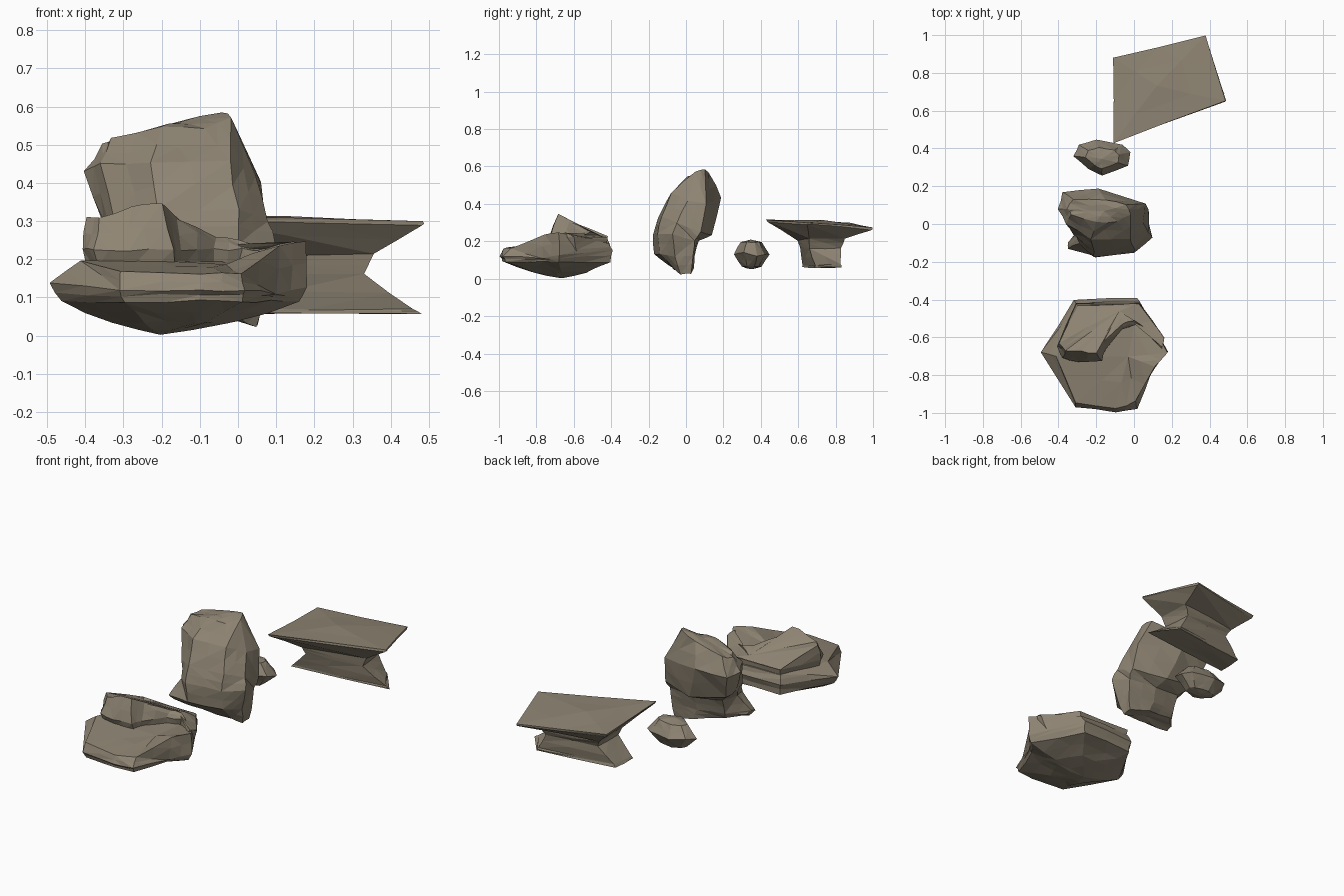
import bpy, bmesh, random
from mathutils import Vector

random.seed(4)
stone = bpy.data.materials.new("stone")
stone.diffuse_color = (0.27, 0.23, 0.17, 1)


def loft(name, bottom, rings, top, rough=0.004):
    """Stack of outlines closed by a point at each end, then chipped into facets."""
    bm = bmesh.new()
    loops = [[bm.verts.new(p) for p in r] for r in rings]
    n = len(loops[0])
    lo, hi = bm.verts.new(bottom), bm.verts.new(top)
    for i in range(n):
        j = (i + 1) % n
        bm.faces.new((lo, loops[0][j], loops[0][i]))
        bm.faces.new((hi, loops[-1][i], loops[-1][j]))
        for a, b in zip(loops, loops[1:]):
            bm.faces.new((a[i], a[j], b[j], b[i]))
    bmesh.ops.triangulate(bm, faces=bm.faces[:])
    original = set(bm.verts)
    bmesh.ops.subdivide_edges(bm, edges=bm.edges[:], cuts=1, use_grid_fill=True)
    for v in bm.verts:
        if v not in original:
            v.co += Vector([random.uniform(-rough, rough) for _ in range(3)])
    bmesh.ops.triangulate(bm, faces=bm.faces[:])
    bmesh.ops.recalc_face_normals(bm, faces=bm.faces[:])
    me = bpy.data.meshes.new(name)
    bm.to_mesh(me)
    bm.free()
    me.materials.append(stone)
    ob = bpy.data.objects.new(name, me)
    bpy.context.collection.objects.link(ob)
    return ob


def scaled(outline, centre, s, z):
    """Outline scaled about a centre, at a new height."""
    return [(centre[0] + (p[0] - centre[0]) * s,
             centre[1] + (p[1] - centre[1]) * s, z) for p in outline]


# broad flat rock: hexagonal body
rim = [(-.49, -.68, .14), (-.31, -.97, .12), (-.10, -.995, .12), (.02, -.98, .12),
       (.10, -.77, .11), (.18, -.68, .13), (.02, -.39, .15), (-.32, -.40, .15)]
rim_low = [(x * .93 - .01, -.68 + (y + .68) * .95, .09) for x, y, z in rim]
body_top = [(-.41, -.70, .20), (-.31, -.95, .165), (-.10, -.98, .165), (.01, -.94, .16),
            (.11, -.76, .235), (.175, -.68, .25), (.03, -.41, .19), (-.31, -.42, .20)]
flat_rock = loft("broad_flat_rock", (-.2, -.66, 0),
                 [scaled(rim, (-.18, -.66), .48, .035), rim_low, rim, body_top],
                 (-.03, -.70, .19))

# broad flat rock: raised ledge with a cliff leaning back from the front
ledge_top = [(-.395, -.63, .31), (-.36, -.67, .305), (-.28, -.675, .34), (-.20, -.685, .345),
             (-.16, -.62, .31), (-.06, -.53, .26), (0, -.51, .25), (.07, -.56, .225),
             (.15, -.65, .25), (.16, -.60, .23), (.03, -.42, .205), (-.30, -.43, .22)]
ledge_foot = [(-.41, -.65), (-.38, -.71), (-.29, -.73), (-.17, -.725),
              (-.15, -.66), (-.06, -.56), (.01, -.53), (.07, -.58),
              (.15, -.66), (.16, -.60), (.03, -.42), (-.31, -.42)]
ledge = loft("ledge", (-.10, -.47, .11),
             [scaled(ledge_foot, (-.12, -.47), .88, .13),
              scaled(ledge_foot, (-.12, -.47), 1, .225), ledge_top],
             (-.08, -.46, .235))
mod = flat_rock.modifiers.new("merge_ledge", 'BOOLEAN')
mod.operation = 'UNION'
mod.solver = 'EXACT'
mod.object = ledge
bpy.context.view_layer.objects.active = flat_rock
bpy.ops.object.modifier_apply(modifier=mod.name)
bpy.data.objects.remove(ledge)

# tall rock: flared foot, undercut waist, bulging leaning head
foot = [[(-.33, -.11, .09), (-.18, -.07, .055), (0, -.06, .045), (.05, -.03, .025),
         (.05, .03, .03), (-.08, .04, .06), (-.25, 0, .095), (-.33, -.08, .105)],
        [(-.35, -.13, .12), (-.20, -.17, .13), (0, -.14, .13), (.07, -.06, .12),
         (.07, .04, .12), (-.10, .05, .12), (-.26, .02, .13), (-.35, -.10, .13)]]
waist = [[(-.29, -.10, .22), (-.21, -.178, .24), (0, -.155, .24), (.10, -.07, .24),
          (.07, .05, .20), (-.10, .065, .20), (-.27, .05, .22), (-.30, -.04, .22)]]
head = [[(-.32, -.05, .30), (-.21, -.15, .33), (0, -.13, .33), (.08, -.05, .30),
         (.08, .08, .25), (-.12, .14, .23), (-.34, .12, .28), (-.355, .04, .30)],
        [(-.36, 0, .45), (-.23, -.08, .45), (-.02, -.075, .46), (.05, .01, .42),
         (.06, .11, .40), (-.19, .19, .43), (-.38, .17, .42), (-.40, .08, .43)],
        [(-.33, .05, .515), (-.20, .01, .55), (-.09, .01, .545), (-.02, .05, .575),
         (-.04, .10, .585), (-.15, .13, .56), (-.32, .13, .515), (-.355, .08, .50)]]
loft("tall_rock", (-.10, -.02, .06), foot + waist + head, (-.16, .07, .56))

# small pebble
girdle = [(-.32, .36, .13), (-.24, .29, .12), (-.17, .255, .13), (-.03, .31, .14),
          (-.02, .38, .12), (-.06, .42, .13), (-.20, .445, .13), (-.29, .42, .14)]
loft("small_rock", (-.17, .35, .05),
     [scaled(girdle, (-.17, .35), .55, .065), girdle, scaled(girdle, (-.17, .345), .6, .195)],
     (-.17, .345, .21), .002)

# anvil shaped rock: pointed base plate, narrow neck, wide slab
loft("anvil_rock", (.17, .72, .06), [
    [(-.10, .62, .06), (.48, .69, .06), (.37, .83, .06), (-.09, .77, .06)],
    [(-.09, .62, .07), (.46, .69, .07), (.36, .83, .08), (-.08, .77, .075)],
    [(0, .61, .165), (.33, .66, .16), (.31, .83, .165), (.01, .79, .165)],
    [(-.01, .595, .205), (.355, .655, .215), (.345, .85, .215), (-.01, .81, .205)],
    [(-.105, .435, .305), (.485, .65, .29), (.38, .995, .262), (-.105, .875, .285)],
    [(-.11, .43, .315), (.487, .65, .30), (.38, 1.0, .272), (-.11, .88, .30)]],
    (.12, .73, .312), .003)
